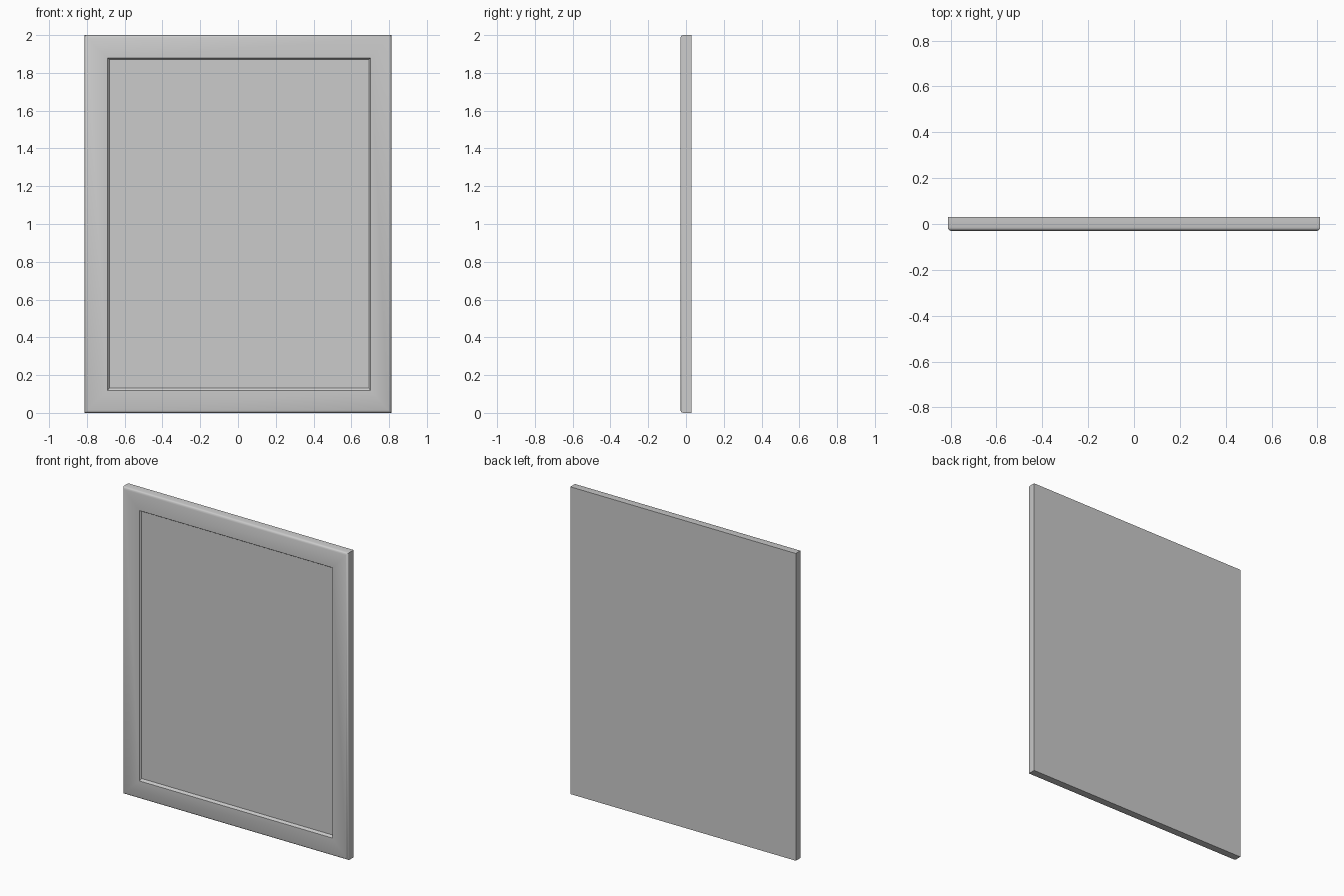
import bpy, bmesh

if "Cube" in bpy.data.objects:
    bpy.data.objects.remove(bpy.data.objects["Cube"])

HALF_W, HEIGHT = 0.812, 2.0


def ring(bm, x0, x1, z0, z1, y):
    return [bm.verts.new(p) for p in ((x0, y, z0), (x1, y, z0), (x1, y, z1), (x0, y, z1))]


def outer(bm, inset, y):
    return ring(bm, -HALF_W + inset, HALF_W - inset, inset, HEIGHT - inset, y)


bm = bmesh.new()
# slab with square back edges and an eased front edge, as (inset, y) steps
rings = [outer(bm, i, y) for i, y in
         ((0, 0.03), (0, -0.014), (0.002, -0.021), (0.007, -0.027), (0.014, -0.03))]
# opening in the front frame, then the sloped step down to the sunken panel
rings.append(ring(bm, -0.69, 0.702, 0.118, 1.878, -0.03))
rings.append(ring(bm, -0.681, 0.693, 0.132, 1.871, -0.019))

bm.faces.new(rings[0])
for a, b in zip(rings, rings[1:]):
    for k in range(4):
        n = (k + 1) % 4
        bm.faces.new((a[k], a[n], b[n], b[k]))
bm.faces.new(rings[-1])
bmesh.ops.recalc_face_normals(bm, faces=bm.faces)

mesh = bpy.data.meshes.new("framed_panel")
bm.to_mesh(mesh)
bm.free()
panel = bpy.data.objects.new("framed_panel", mesh)
bpy.context.collection.objects.link(panel)

# smooth the eased edge, keep corners sharp
bpy.context.view_layer.objects.active = panel
panel.select_set(True)
bpy.ops.object.shade_smooth_by_angle(angle=0.6)
